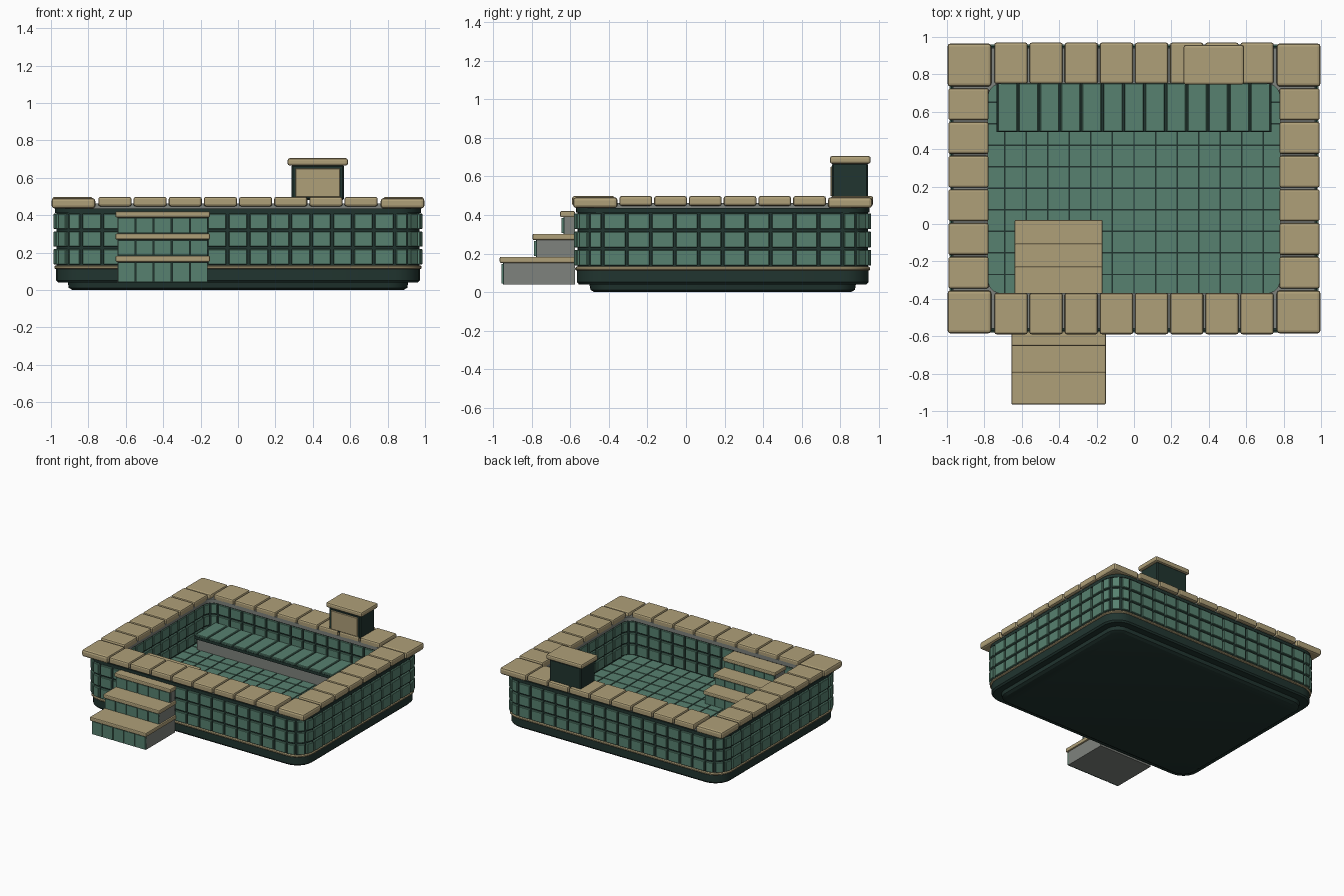
import bpy, bmesh
from math import pi, sin, cos
from mathutils import Matrix, Vector

old = bpy.data.objects.get("Cube")
if old:
    bpy.data.objects.remove(old, do_unlink=True)

CY = 0.19  # pool centre along y


def material(name, rgb):
    m = bpy.data.materials.new(name)
    m.use_nodes = True
    m.diffuse_color = (*rgb, 1)
    m.node_tree.nodes["Principled BSDF"].inputs["Base Color"].default_value = (*rgb, 1)
    return m


SAND = material("sandstone", (0.43, 0.35, 0.19))
GREEN = material("green tile", (0.095, 0.22, 0.16))
DARK = material("dark green", (0.015, 0.035, 0.029))
GREY = material("grey concrete", (0.21, 0.225, 0.205))


def finish(name, bm, mat, bevel=0.0, segments=1):
    bmesh.ops.recalc_face_normals(bm, faces=bm.faces)
    me = bpy.data.meshes.new(name)
    bm.to_mesh(me)
    bm.free()
    me.materials.append(mat)
    ob = bpy.data.objects.new(name, me)
    bpy.context.collection.objects.link(ob)
    if bevel:
        mod = ob.modifiers.new("edge", "BEVEL")
        mod.width, mod.segments = bevel, segments
        mod.limit_method = "ANGLE"
    return ob


def box(bm, x0, x1, y0, y1, z0, z1):
    m = Matrix.Translation(((x0 + x1) / 2, (y0 + y1) / 2, (z0 + z1) / 2))
    bmesh.ops.create_cube(bm, size=1, matrix=m @ Matrix.Diagonal((x1 - x0, y1 - y0, z1 - z0, 1)))


def block(name, mat, dims, bevel=0.0, segments=1):
    bm = bmesh.new()
    box(bm, *dims)
    return finish(name, bm, mat, bevel, segments)


def loft(name, mat, sections, ring=False, n=7):
    """Join rounded rectangles (half x, half y, radius, z); a ring closes on itself."""
    bm = bmesh.new()
    loops = []
    for hx, hy, r, z in sections:
        loop = []
        for k, (sx, sy) in enumerate(((1, 1), (-1, 1), (-1, -1), (1, -1))):
            for i in range(n):
                a = (k + i / (n - 1)) * pi / 2
                loop.append(bm.verts.new((sx * (hx - r) + r * cos(a),
                                          CY + sy * (hy - r) + r * sin(a), z)))
        loops.append(loop)
    pairs = list(zip(loops, loops[1:]))
    if ring:
        pairs.append((loops[-1], loops[0]))
    else:
        bm.faces.new(loops[0])
        bm.faces.new(loops[-1])
    for a, b in pairs:
        for i in range(len(a)):
            j = (i + 1) % len(a)
            bm.faces.new((a[i], a[j], b[j], b[i]))
    ob = finish(name, bm, mat)
    bpy.context.view_layer.objects.active = ob
    ob.select_set(True)
    bpy.ops.object.shade_smooth_by_angle(angle=0.5)
    ob.select_set(False)
    return ob


def wall_tiles(name, hx, hy, r, nx, ny, narc, z0, z1, rows=3, gap=0.014, thick=0.02):
    """Rows of tiles following a rounded rectangle."""
    bm = bmesh.new()
    rh = (z1 - z0) / rows
    for k in range(4):
        a = k * pi / 2
        h, t, count = (hx, hy, ny) if k % 2 == 0 else (hy, hx, nx)
        nrm, tan = Vector((cos(a), sin(a), 0)), Vector((-sin(a), cos(a), 0))
        w = 2 * (t - r) / count
        spots = [(nrm * h + tan * (-(t - r) + (i + 0.5) * w), a, w) for i in range(count)]
        centre = nrm * (h - r) + tan * (t - r)
        da = pi / 2 / narc
        for i in range(narc):
            b = a + (i + 0.5) * da
            spots.append((centre + Vector((cos(b), sin(b), 0)) * r * cos(da / 4), b,
                          2 * r * sin(da / 2)))
        for p, b, width in spots:
            for row in range(rows):
                m = Matrix.Translation(p + Vector((0, CY, z0 + (row + 0.5) * rh)))
                m = m @ Matrix.Rotation(b, 4, "Z")
                m = m @ Matrix.Diagonal((thick, width - gap, rh - gap, 1))
                bmesh.ops.create_cube(bm, size=1, matrix=m)
    return finish(name, bm, GREEN, 0.003)


# Base, trim and wall shell
loft("base_plinth", DARK, [(0.885, 0.665, 0.09, 0), (0.905, 0.685, 0.1, 0.012),
                           (0.91, 0.69, 0.1, 0.04), (0.96, 0.745, 0.13, 0.04),
                           (0.972, 0.755, 0.14, 0.052), (0.972, 0.755, 0.14, 0.112)])
loft("base_trim", SAND, [(0.975, 0.758, 0.14, 0.112), (0.981, 0.764, 0.14, 0.117),
                         (0.981, 0.764, 0.14, 0.126), (0.975, 0.758, 0.14, 0.132)])
loft("wall_shell", DARK, [(0.97, 0.753, 0.13, 0.125), (0.97, 0.753, 0.13, 0.435),
                          (0.795, 0.575, 0.08, 0.435), (0.795, 0.575, 0.08, 0.125)], ring=True)
loft("wall_top_band", DARK, [(0.978, 0.761, 0.14, 0.413), (0.978, 0.761, 0.14, 0.437),
                             (0.79, 0.57, 0.08, 0.437), (0.79, 0.57, 0.08, 0.413)], ring=True)
loft("coping_bed", GREY, [(0.968, 0.75, 0.14, 0.435), (0.968, 0.75, 0.14, 0.462),
                          (0.78, 0.56, 0.07, 0.462), (0.78, 0.56, 0.07, 0.43)], ring=True)
wall_tiles("outer_wall_tiles", 0.976, 0.759, 0.138, 15, 10, 3, 0.13, 0.415)
wall_tiles("inner_wall_tiles", 0.79, 0.57, 0.08, 13, 9, 2, 0.15, 0.43)

# Pool floor
loft("floor_bed", DARK, [(0.8, 0.58, 0.08, 0.12), (0.8, 0.58, 0.08, 0.143)])
bm = bmesh.new()
T = 0.115
for i in range(-7, 7):
    for j in range(-5, 5):
        x0, x1 = max(i * T, -0.79), min((i + 1) * T, 0.79)
        box(bm, x0 + 0.004, x1 - 0.004, CY + j * T + 0.004, CY + (j + 1) * T - 0.004, 0.135, 0.15)
finish("floor_tiles", bm, GREEN)

# Coping stones
bm = bmesh.new()
for s in (-1, 1):
    for i in range(8):
        x = (i - 3.5) * 0.188
        box(bm, x - 0.089, x + 0.089, CY + s * 0.67 - 0.11, CY + s * 0.67 + 0.11, 0.447, 0.498)
    for i in range(6):
        y = CY + (i - 2.5) * 0.18
        box(bm, s * 0.885 - 0.108, s * 0.885 + 0.108, y - 0.085, y + 0.085, 0.447, 0.498)
finish("coping_stones", bm, SAND, 0.012, 2)
bm = bmesh.new()
for sx in (-1, 1):
    for sy in (-1, 1):
        x, y = sx * 0.88, CY + sy * 0.66
        box(bm, x - 0.117, x + 0.117, y - 0.115, y + 0.115, 0.436, 0.492)
finish("coping_corners", bm, SAND, 0.016, 2)

# Bench along the back wall
block("bench_body", GREY, (-0.72, 0.72, 0.505, 0.76, 0.14, 0.24))
block("bench_backing", DARK, (-0.735, 0.735, 0.491, 0.76, 0.238, 0.262))
bm = bmesh.new()
W = 1.466 / 13
for i in range(13):
    x = (i - 6) * W
    box(bm, x - W / 2 + 0.005, x + W / 2 - 0.005, 0.494, 0.752, 0.245, 0.275)
finish("bench_slats", bm, GREEN, 0.004)


def stairs(name, x0, x1, wall_y, side, foot, steps, thick):
    """Steps leaving a wall toward side (-1 front, 1 back); steps are (edge y, top z)."""
    bodies, backs, risers, treads = (bmesh.new() for _ in range(4))
    low = foot
    for edge, top in steps:
        face = edge - side * 0.014
        box(bodies, x0 + 0.012, x1 - 0.012, *sorted((wall_y, face - side * 0.008)),
            foot, top - thick)
        box(backs, x0 + 0.013, x1 - 0.013, *sorted((face - side * 0.009, face - side * 0.003)),
            low, top - thick)
        w = (x1 - x0 - 0.02) / 5
        for i in range(5):
            x = x0 + 0.01 + i * w
            box(risers, x + 0.003, x + w - 0.003, *sorted((face - side * 0.008, face + side * 0.006)),
                low + 0.004, top - thick - 0.004)
        box(treads, x0, x1, *sorted((wall_y, edge)), top - thick, top)
        low = top
    finish(name + "_body", bodies, GREY)
    finish(name + "_riser_grout", backs, DARK)
    finish(name + "_riser_tiles", risers, GREEN)
    finish(name + "_treads", treads, SAND, 0.007, 2)


# Entry steps outside and inside
stairs("outer_steps", -0.655, -0.15, -0.575, -1, 0.04,
       [(-0.965, 0.183), (-0.795, 0.302), (-0.652, 0.42)], 0.032)
stairs("inner_steps", -0.638, -0.168, -0.375, 1, 0.148,
       [(0.022, 0.255), (-0.105, 0.345), (-0.228, 0.43)], 0.03)

# Small pillar box with a stone panel and cap
block("pillar_box", DARK, (0.285, 0.568, 0.757, 0.943, 0.48, 0.668), 0.008)
block("pillar_panel", SAND, (0.307, 0.546, 0.748, 0.76, 0.498, 0.65), 0.003)
block("pillar_cap", SAND, (0.265, 0.588, 0.745, 0.957, 0.665, 0.705), 0.012, 2)
